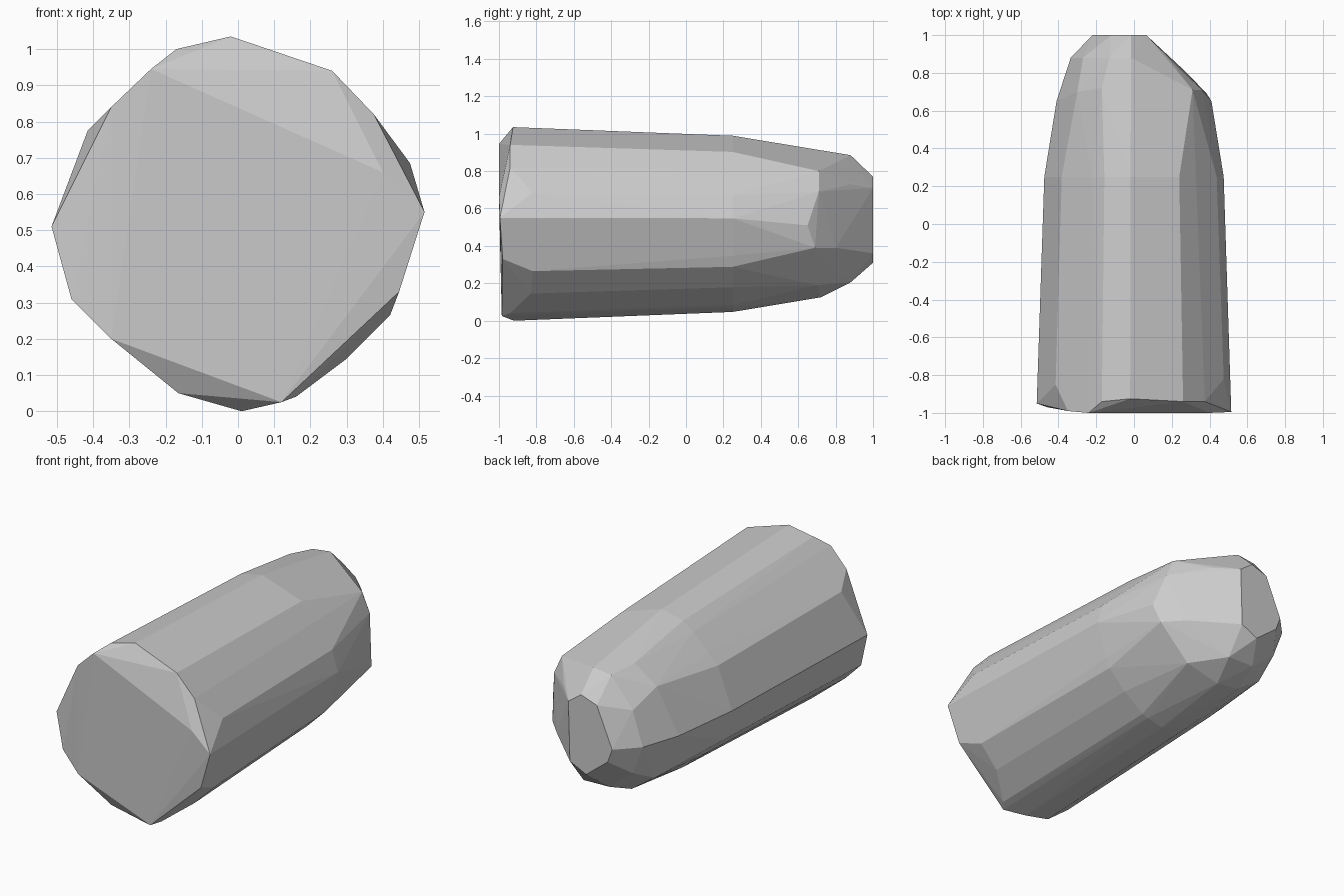
import bpy, bmesh

# Rim of the broad front end (x, y, z), going around
rim = [(-.515, -.95, .51), (-.46, -.97, .31), (-.35, -.985, .20), (-.165, -.94, .05),
       (.01, -.92, 0), (.12, -.985, .025), (.16, -.94, .04), (.30, -.83, .145),
       (.42, -.82, .265), (.445, -.98, .33), (.515, -.995, .55), (.475, -.82, .685),
       (.375, -.94, .82), (.26, -.94, .94), (-.02, -.925, 1.035), (-.17, -.94, 1.0),
       (-.24, -1, .945), (-.35, -.99, .84), (-.415, -.85, .775), (.40, -1, .66)]

# Shoulder where the body starts to round off: the rim, tapered
shoulder = [(x * .922, .25, .522 + (z - .522) * .91) for x, y, z in rim[:19]]

# Rounded nose rings
nose_outer = [(.41, .65, .51), (.385, .69, .39), (.36, .71, .69), (.31, .71, .80),
              (.2, .70, .19), (0, .72, .125), (-.15, .72, .145), (-.3, .72, .25),
              (-.41, .65, .5), (-.3, .70, .78), (-.17, .72, .89)]
nose_inner = [(-.015, .88, .885), (-.13, .88, .87), (.18, .88, .73), (.28, .80, .39),
              (.05, .88, .205), (-.12, .88, .21), (-.335, .88, .5), (-.27, .88, .70),
              (-.27, .88, .33)]

# Small flat facet at the tip
tip = [(x, 1, z) for x, z in [(.065, .71), (-.017, .77), (-.12, .735),
                              (-.22, .50), (-.19, .42), (-.05, .31), (.055, .36)]]

# Wrap everything in one faceted stone skin
bm = bmesh.new()
for p in rim + shoulder + nose_outer + nose_inner + tip:
    bm.verts.new(p)
hull = bmesh.ops.convex_hull(bm, input=bm.verts[:])
spare = {g for g in hull["geom_interior"] + hull["geom_unused"]
         if isinstance(g, bmesh.types.BMVert)}
bmesh.ops.delete(bm, geom=list(spare), context='VERTS')
bmesh.ops.dissolve_limit(bm, angle_limit=.02, verts=bm.verts[:], edges=bm.edges[:])
bmesh.ops.recalc_face_normals(bm, faces=bm.faces[:])

mesh = bpy.data.meshes.new("faceted_stone")
bm.to_mesh(mesh)
bm.free()
bpy.context.collection.objects.link(bpy.data.objects.new("faceted_stone", mesh))
